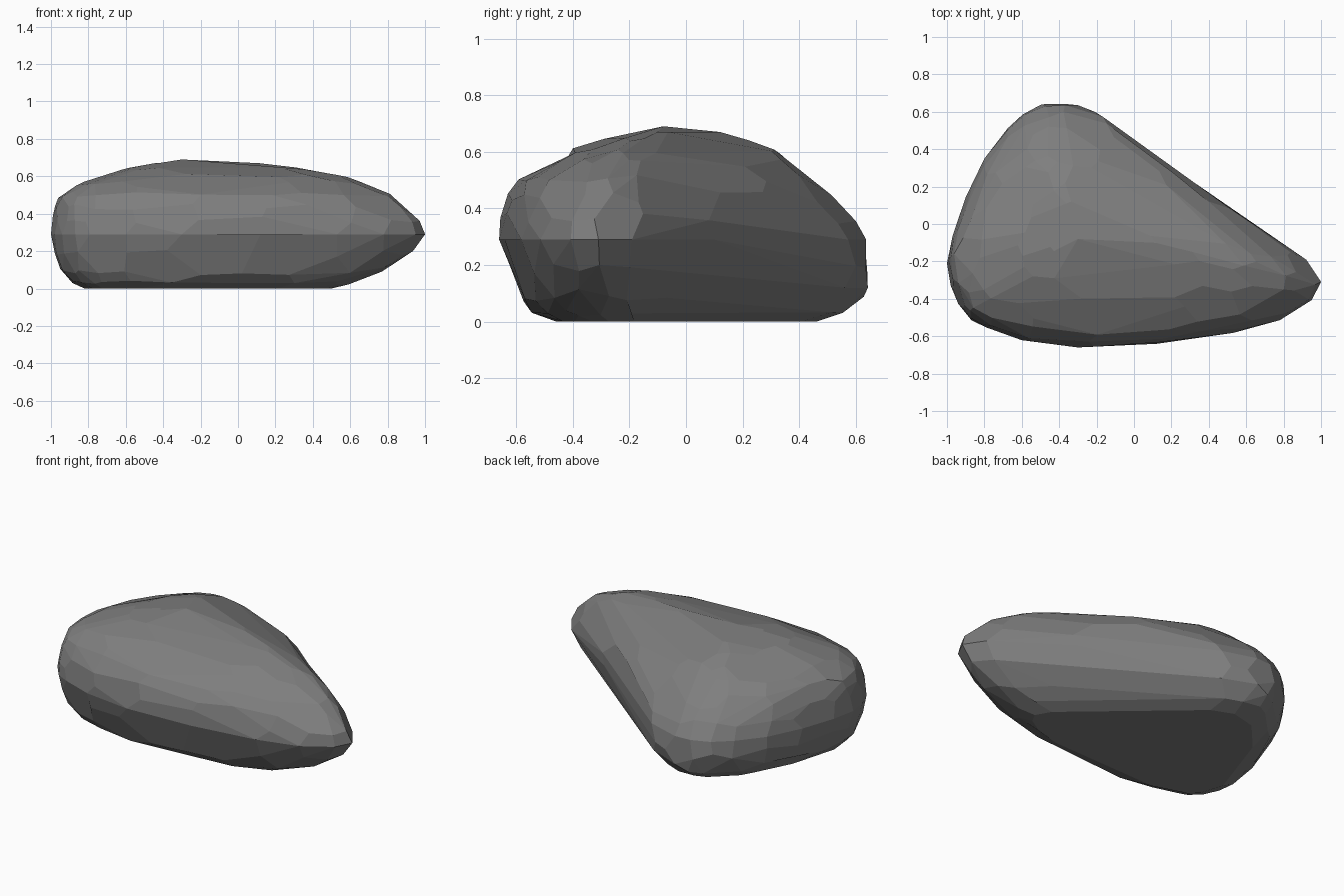
import bpy, bmesh, math, random
from mathutils import Vector

if "Cube" in bpy.data.objects:
    bpy.data.objects.remove(bpy.data.objects["Cube"])

random.seed(4)

# Plan outline of the boulder at its widest, seen from above
outline = [(1.0, -.3), (.92, -.18), (.7, -.04), (.48, .1), (.2, .32), (0, .47),
           (-.17, .59), (-.37, .66), (-.47, .655), (-.58, .61), (-.68, .52),
           (-.8, .37), (-.9, .16), (-.97, -.05), (-1.0, -.2), (-.98, -.32),
           (-.94, -.42), (-.87, -.51), (-.79, -.55), (-.6, -.62), (-.3, -.66),
           (.12, -.64), (.53, -.58), (.78, -.51), (.95, -.4)]
PX, PY = -.3, -.28               # pivot the outline is scaled around
FLANK = Vector((.58, .81, 0))    # direction the hollow back-right flank faces

# Horizontal slices: z, x min, x max, y min, y max, pivot y
levels = [(0, -.82, .5, -.48, .46, -.26),
          (.03, -.89, .63, -.55, .56, -.28),
          (.09, -.95, .79, -.59, .635, -.29),
          (.19, -.985, .93, -.63, .66, -.29),
          (.29, -1.0, 1.0, -.66, .635, -.29),
          (.37, -.995, .98, -.66, .59, -.28),
          (.44, -.985, .9, -.64, .52, -.27),
          (.50, -.965, .83, -.6, .45, -.25),
          (.56, -.87, .70, -.51, .38, -.22),
          (.605, -.69, .57, -.42, .32, -.18),
          (.645, -.6, .33, -.31, .21, -.14),
          (.67, -.46, .12, -.18, .12, -.09)]


def remap(v, pivot, lo, hi, new_pivot, new_lo, new_hi):
    if v > pivot:
        return new_pivot + (v - pivot) / (hi - pivot) * (new_hi - new_pivot)
    return new_pivot - (pivot - v) / (pivot - lo) * (new_pivot - new_lo)


def ramp(v, a, b):
    return max(0, min(1, (v - a) / (b - a)))


def hollow(p):
    return FLANK * .045 * math.exp(-((p.x - .5) / .25) ** 2) * ramp(p.dot(FLANK), .1, .34)


def surface(t, level):
    i, f = int(t) % len(outline), t % 1
    a, b = outline[i], outline[(i + 1) % len(outline)]
    x, y = a[0] + (b[0] - a[0]) * f, a[1] + (b[1] - a[1]) * f
    z, x0, x1, y0, y1, py = level
    p = Vector((remap(x, PX, -1, 1, PX, x0, x1),
                remap(y, PY, -.66, .66, py, y0, y1), z))
    # Fuller shoulder above the flank
    side = ramp(x * FLANK.x + y * FLANK.y, .15, .35)
    shoulder = .075 * ramp(z, .2, .45) * (1 - .7 * ramp(z, .55, .68))
    return p + FLANK * shoulder * side * math.exp(-((x - .25) / .38) ** 2)


# Scatter points over the slices and wrap them in a faceted skin
bm = bmesh.new()
for i, level in enumerate(levels):
    for j in range(len(outline)):
        t, lv = float(j), level
        if i not in (0, 4):
            t += random.uniform(-.35, .35)
            if i < len(levels) - 1:
                other = levels[i + random.choice((-1, 1))]
                f = random.uniform(0, .3)
                lv = [a + (b - a) * f for a, b in zip(level, other)]
        p = surface(t % len(outline), lv)
        bm.verts.new(p + hollow(p))
bm.verts.new((-.3, -.08, .69))
hull = bmesh.ops.convex_hull(bm, input=bm.verts[:])
bmesh.ops.delete(bm, geom=[v for v in bm.verts if not v.link_faces], context='VERTS')

# Merge nearly flat neighbours into broad stone facets
bmesh.ops.dissolve_limit(bm, angle_limit=math.radians(6),
                         verts=bm.verts[:], edges=bm.edges[:])
# Press the flank back in so its outline is slightly hollow
for v in bm.verts:
    v.co -= hollow(v.co)
bmesh.ops.recalc_face_normals(bm, faces=bm.faces[:])

mesh = bpy.data.meshes.new("boulder")
bm.to_mesh(mesh)
bm.free()
boulder = bpy.data.objects.new("boulder", mesh)
bpy.context.collection.objects.link(boulder)

# Dark grey stone
stone = bpy.data.materials.new("stone")
stone.diffuse_color = (.21, .21, .21, 1)
stone.use_nodes = True
stone.node_tree.nodes["Principled BSDF"].inputs["Base Color"].default_value = stone.diffuse_color
mesh.materials.append(stone)
